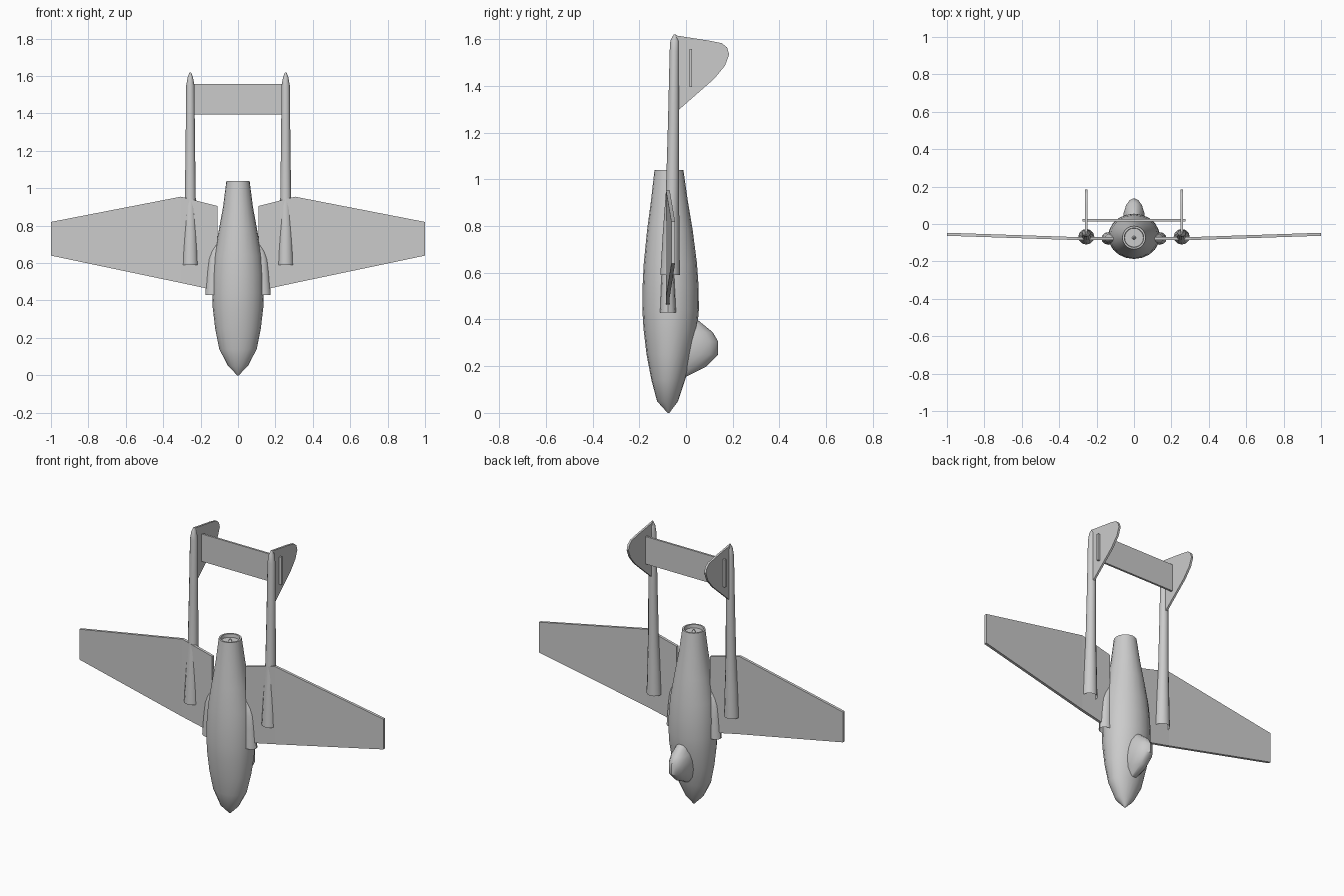
import bpy, bmesh, math

grey = bpy.data.materials.new("plain_grey")
grey.diffuse_color = (0.6, 0.6, 0.6, 1)


def finish(name, bm, smooth=True):
    bmesh.ops.recalc_face_normals(bm, faces=bm.faces)
    me = bpy.data.meshes.new(name)
    bm.to_mesh(me)
    bm.free()
    ob = bpy.data.objects.new(name, me)
    bpy.context.collection.objects.link(ob)
    me.materials.append(grey)
    if smooth:
        bpy.ops.object.select_all(action='DESELECT')
        ob.select_set(True)
        bpy.context.view_layer.objects.active = ob
        bpy.ops.object.shade_smooth_by_angle(angle=math.radians(35))
    return ob


def loft(name, rings, n=16, cap_start=True, cap_end=True):
    """Skin elliptical rings (z, cx, cy, rx, ry) stacked along z."""
    bm = bmesh.new()
    loops = []
    for z, cx, cy, rx, ry in rings:
        loops.append([bm.verts.new((cx + rx * math.cos(2 * math.pi * i / n),
                                    cy + ry * math.sin(2 * math.pi * i / n), z))
                      for i in range(n)])
    for a, b in zip(loops, loops[1:]):
        for i in range(n):
            j = (i + 1) % n
            bm.faces.new((a[i], a[j], b[j], b[i]))
    if cap_start:
        bm.faces.new(loops[0])
    if cap_end:
        bm.faces.new(loops[-1])
    return finish(name, bm)


def slab(name, profile, x0, x1):
    """Extrude a (y, z) outline between two x positions."""
    bm = bmesh.new()
    a = [bm.verts.new((x0, y, z)) for y, z in profile]
    b = [bm.verts.new((x1, y, z)) for y, z in profile]
    bm.faces.new(a)
    bm.faces.new(b)
    for i in range(len(a)):
        j = (i + 1) % len(a)
        bm.faces.new((a[i], a[j], b[j], b[i]))
    return finish(name, bm)


# Fuselage pod standing on its nose, with recessed jet nozzle
loft("fuselage", [
    (0.0, 0, -0.075, 0.004, 0.004),
    (0.05, 0, -0.079, 0.053, 0.045),
    (0.14, 0, -0.076, 0.100, 0.072),
    (0.25, 0, -0.071, 0.122, 0.098),
    (0.36, 0, -0.067, 0.135, 0.115),
    (0.44, 0, -0.066, 0.138, 0.121),
    (0.54, 0, -0.066, 0.136, 0.120),
    (0.64, 0, -0.067, 0.127, 0.114),
    (0.78, 0, -0.069, 0.102, 0.098),
    (0.90, 0, -0.071, 0.080, 0.080),
    (1.04, 0, -0.073, 0.062, 0.062),
    (1.04, 0, -0.073, 0.052, 0.052),
    (1.02, 0, -0.073, 0.050, 0.050),
    (1.02, 0, -0.073, 0.010, 0.010),
    (1.035, 0, -0.073, 0.003, 0.003),
], n=20)

# Bubble canopy
loft("canopy", [
    (0.155, 0, -0.030, 0.020, 0.030),
    (0.197, 0, 0.000, 0.045, 0.085),
    (0.25, 0, 0.010, 0.059, 0.127),
    (0.305, 0, 0.010, 0.060, 0.128),
    (0.345, 0, 0.005, 0.054, 0.110),
    (0.398, 0, 0.000, 0.036, 0.050),
])

# Tailplane passing through both fins
slab("tailplane", [(0.014, 1.395), (0.026, 1.395), (0.026, 1.558), (0.014, 1.558)],
     -0.275, 0.275)

for s, side in ((-1, "left"), (1, "right")):
    # Wing: flat inner panel and outer panel rising to the tip
    bm = bmesh.new()
    rows = []
    for x, z0, z1, y in ((0.11, 0.452, 0.905, -0.078),
                         (0.305, 0.494, 0.955, -0.078),
                         (1.0, 0.64, 0.82, -0.055)):
        t = 0.008
        rows.append([bm.verts.new((s * x, yy, zz)) for yy, zz in
                     ((y - t, z0), (y + t, z0), (y + t, z1), (y - t, z1))])
    for a, b in zip(rows, rows[1:]):
        for i in range(4):
            j = (i + 1) % 4
            bm.faces.new((a[i], a[j], b[j], b[i]))
    bm.faces.new(rows[0])
    bm.faces.new(rows[-1])
    finish(side + "_wing", bm, smooth=False)

    # Tail boom, open at the front
    bx = s * 0.255
    loft(side + "_boom", [
        (0.59, bx, -0.068, 0.043, 0.042),
        (0.76, bx, -0.064, 0.037, 0.036),
        (0.95, bx, -0.058, 0.029, 0.028),
        (1.25, bx, -0.053, 0.025, 0.024),
        (1.55, bx, -0.050, 0.022, 0.020),
        (1.595, bx, -0.049, 0.014, 0.018),
        (1.62, bx, -0.048, 0.004, 0.005),
    ], n=12, cap_start=False)

    # Engine intake, open at the front
    loft(side + "_intake", [
        (0.43, s * 0.135, -0.077, 0.040, 0.034),
        (0.55, s * 0.128, -0.077, 0.038, 0.029),
        (0.62, s * 0.122, -0.077, 0.036, 0.025),
        (0.66, s * 0.112, -0.077, 0.032, 0.020),
        (0.71, s * 0.095, -0.077, 0.020, 0.012),
    ], n=12, cap_start=False)

    # Tail fin
    slab(side + "_fin", [
        (-0.047, 1.617), (0.10, 1.594), (0.154, 1.583), (0.176, 1.565),
        (0.185, 1.535), (0.167, 1.487), (0.12, 1.43), (-0.032, 1.297),
        (-0.05, 1.297)], bx - 0.006, bx + 0.006)
